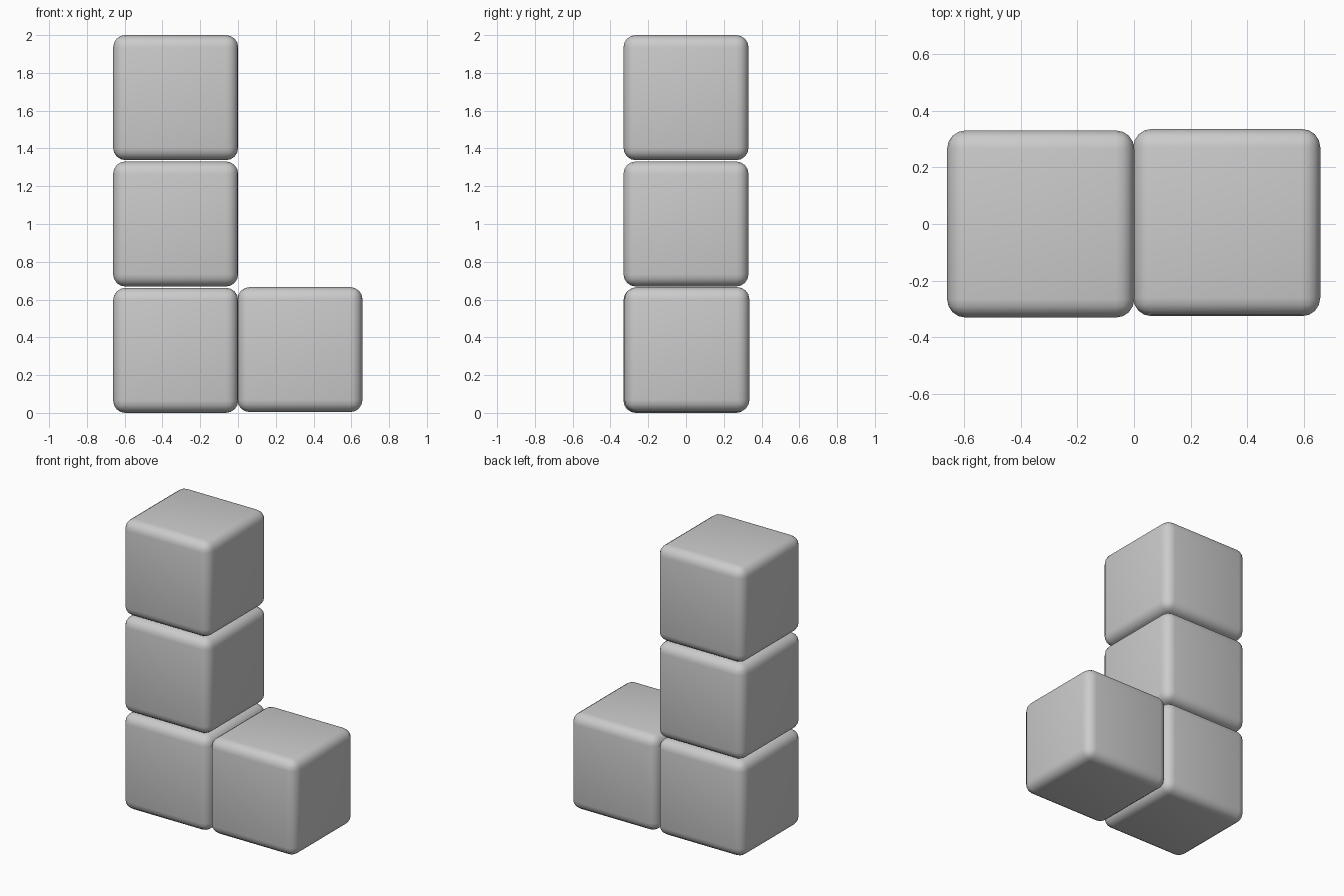
import bpy

if "Cube" in bpy.data.objects:
    bpy.data.objects.remove(bpy.data.objects["Cube"])

SIZE = 0.662      # edge length of each block
BEVEL = 0.065     # rounded edge radius


def rounded_block(name, x, y, z):
    bpy.ops.mesh.primitive_cube_add(size=SIZE, location=(x, y, z + SIZE / 2))
    block = bpy.context.object
    block.name = name
    bevel = block.modifiers.new("rounded_edges", 'BEVEL')
    bevel.width = BEVEL
    bevel.segments = 4
    bpy.ops.object.modifier_apply(modifier=bevel.name)
    bpy.ops.object.shade_smooth_by_angle()
    return block


# upright column of three blocks
for i, name in enumerate(("column_bottom_block", "column_middle_block", "column_top_block")):
    rounded_block(name, -0.33, 0.0, i * 0.669)

# foot block beside the column, making the L shape
rounded_block("foot_block", 0.328, 0.005, 0.004)
